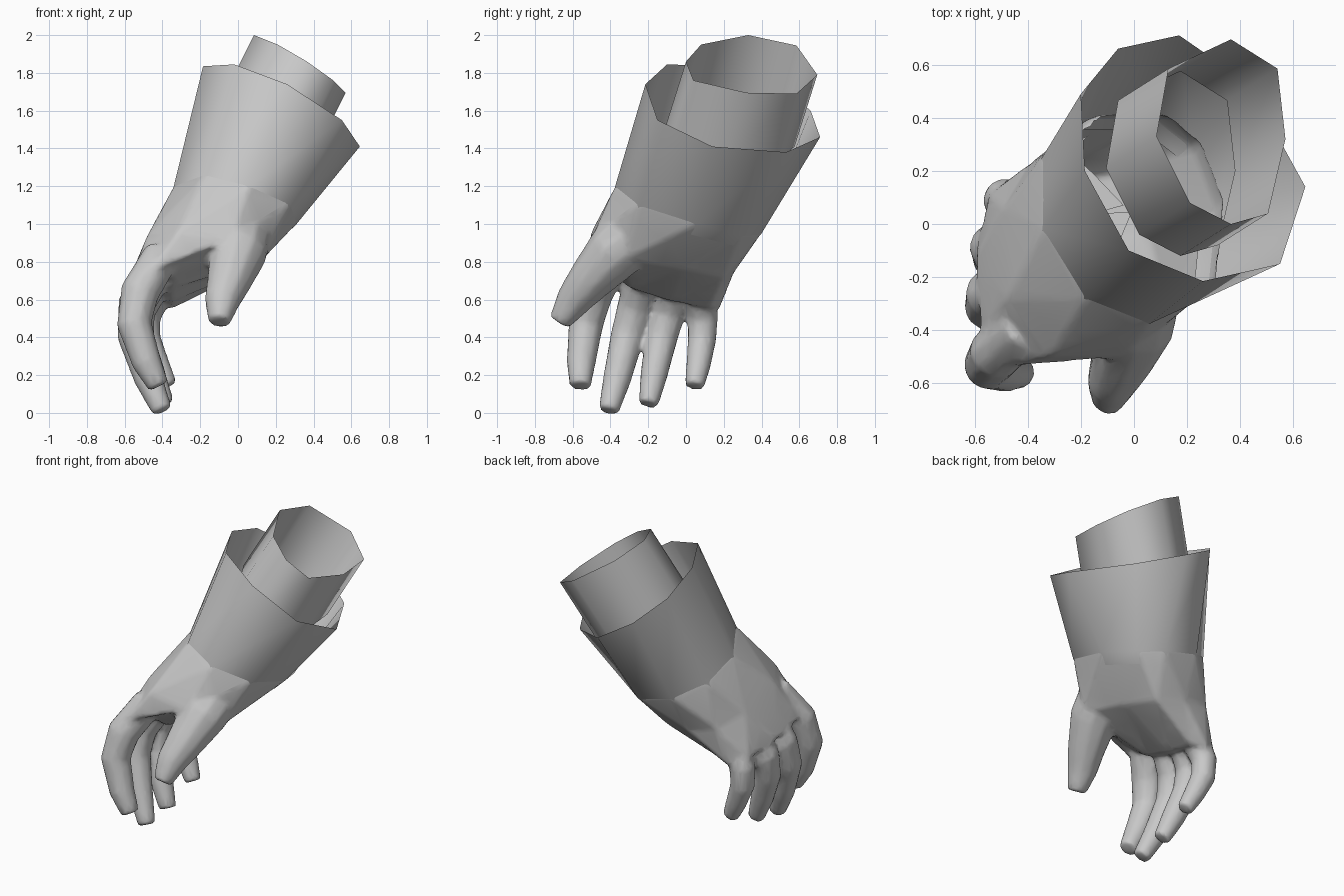
import bpy, bmesh, math
from mathutils import Vector

if "Cube" in bpy.data.objects:
    bpy.data.objects.remove(bpy.data.objects["Cube"])

grey = bpy.data.materials.new("light_grey")
grey.diffuse_color = (0.58, 0.58, 0.58, 1)
grey.use_nodes = True
grey.node_tree.nodes["Principled BSDF"].inputs["Base Color"].default_value = grey.diffuse_color


def shade(ob, angle):
    bpy.ops.object.select_all(action='DESELECT')
    ob.select_set(True)
    bpy.context.view_layer.objects.active = ob
    bpy.ops.object.shade_smooth_by_angle(angle=math.radians(angle))


def loft(name, rings, capped=False):
    """Skin a surface over rings with equal point counts."""
    bm = bmesh.new()
    loops = [[bm.verts.new(p) for p in ring] for ring in rings]
    n = len(loops[0])
    for a, b in zip(loops, loops[1:]):
        for i in range(n):
            j = (i + 1) % n
            bm.faces.new((a[i], a[j], b[j], b[i]))
    if capped:
        caps = [bm.faces.new(loops[0]), bm.faces.new(loops[-1])]
    bmesh.ops.recalc_face_normals(bm, faces=bm.faces[:])
    if capped:
        bmesh.ops.poke(bm, faces=caps)
    me = bpy.data.meshes.new(name)
    bm.to_mesh(me)
    bm.free()
    me.materials.append(grey)
    ob = bpy.data.objects.new(name, me)
    bpy.context.collection.objects.link(ob)
    shade(ob, 80)
    return ob


def digit(name, path, sides=10):
    """Tapered tube along (x, y, z, radius) joints with a blunt tip."""
    pts = [Vector(p[:3]) for p in path]
    rings = []
    for k, p in enumerate(pts):
        t = (pts[min(k + 1, len(pts) - 1)] - pts[max(k - 1, 0)]).normalized()
        ref = Vector((1, 0, 0)) if name == "thumb" else Vector((0, 1, 0))
        u = (ref - t * t.dot(ref)).normalized()
        v = t.cross(u)
        r = path[k][3]
        rings.append([p + r * (math.cos(a) * u + math.sin(a) * v)
                      for a in (math.tau * (i + 0.5) / sides for i in range(sides))])
    return loft(name, rings, True)


def moved(ring, scale, offset):
    c = sum((Vector(p) for p in ring), Vector()) / len(ring)
    return [c + (Vector(p) - c) * scale + offset for p in ring]


# Cross-sections: flared cuff, wrist, middle of hand, knuckles
cuff = [(0.26, -0.215, 1.74), (-0.02, -0.10, 1.845), (-0.185, 0.20, 1.835),
        (-0.20, 0.49, 1.74), (-0.06, 0.66, 1.60), (0.17, 0.71, 1.46),
        (0.43, 0.53, 1.38), (0.645, 0.14, 1.41), (0.55, -0.15, 1.55)]
wrist = [(0.06, -0.375, 1.20), (-0.18, -0.28, 1.26), (-0.34, -0.02, 1.20),
         (-0.34, 0.26, 1.12), (-0.17, 0.40, 1.02), (0.08, 0.40, 0.95),
         (0.22, 0.29, 0.94), (0.31, 0.06, 1.00), (0.28, -0.25, 1.10)]
hand = [(-0.03, -0.50, 0.92), (-0.32, -0.50, 0.96), (-0.48, -0.28, 0.94),
        (-0.49, 0.06, 0.88), (-0.39, 0.23, 0.80), (-0.19, 0.26, 0.75),
        (-0.02, 0.20, 0.71), (0.05, -0.02, 0.76), (0.13, -0.33, 0.81)]
knuckles = [(-0.34, -0.45, 0.78), (-0.48, -0.54, 0.74), (-0.58, -0.42, 0.69),
            (-0.60, -0.12, 0.65), (-0.55, 0.11, 0.59), (-0.44, 0.18, 0.55),
            (-0.35, 0.13, 0.55), (-0.35, -0.08, 0.59), (-0.35, -0.30, 0.66)]
axis = Vector((0.525, 0.355, 0.77)).normalized()
loft("cuff", [cuff, wrist, moved(wrist, 0.95, axis * -0.08)])

# Open forearm sleeve inside the cuff
sleeve_top = [(0.085, 0.33, 2.0), (0.13, 0.585, 1.945), (0.365, 0.695, 1.79),
              (0.54, 0.585, 1.69), (0.57, 0.32, 1.695), (0.505, 0.04, 1.76),
              (0.365, 0.0, 1.86), (0.21, 0.08, 1.95)]
shift = Vector((-0.19, -0.12, -0.38))
loft("forearm_sleeve", [sleeve_top, [Vector(p) + shift for p in sleeve_top]])

# Hand with fingers and thumb, before blending
top = moved(wrist, 0.96, axis * 0.09)
palm = loft("hand", [top, wrist, hand, knuckles], True)
parts = [palm]
parts.append(digit("index_finger", [
    (-0.40, -0.38, 0.84, 0.10), (-0.52, -0.485, 0.64, 0.105),
    (-0.55, -0.53, 0.47, 0.095), (-0.485, -0.555, 0.27, 0.08),
    (-0.42, -0.56, 0.14, 0.058)]))
parts.append(digit("middle_finger", [
    (-0.43, -0.21, 0.76, 0.10), (-0.54, -0.265, 0.57, 0.10),
    (-0.55, -0.31, 0.41, 0.092), (-0.475, -0.365, 0.18, 0.077),
    (-0.40, -0.41, 0.01, 0.056)]))
parts.append(digit("ring_finger", [
    (-0.43, -0.05, 0.72, 0.10), (-0.53, -0.09, 0.54, 0.095),
    (-0.525, -0.13, 0.39, 0.086), (-0.455, -0.17, 0.20, 0.074),
    (-0.39, -0.20, 0.045, 0.055)]))
parts.append(digit("little_finger", [
    (-0.42, 0.07, 0.66, 0.09), (-0.49, 0.09, 0.51, 0.083),
    (-0.485, 0.085, 0.39, 0.078), (-0.425, 0.065, 0.25, 0.067),
    (-0.37, 0.045, 0.14, 0.053)]))
parts.append(digit("thumb", [
    (0.03, -0.20, 1.00, 0.16), (0.00, -0.38, 0.85, 0.155),
    (-0.05, -0.52, 0.69, 0.118), (-0.085, -0.60, 0.59, 0.095),
    (-0.10, -0.67, 0.48, 0.06)]))
bpy.ops.object.select_all(action='DESELECT')
for ob in parts:
    ob.select_set(True)
bpy.context.view_layer.objects.active = palm
bpy.ops.object.join()

# Blend everything into one skin, then simplify
m = palm.modifiers.new("blend", 'REMESH')
m.mode = 'VOXEL'
m.voxel_size = 0.014
m = palm.modifiers.new("soften", 'SMOOTH')
m.factor = 0.5
m.iterations = 10
m = palm.modifiers.new("simplify", 'DECIMATE')
m.ratio = 0.12
deps = bpy.context.evaluated_depsgraph_get()
skin = bpy.data.meshes.new_from_object(palm.evaluated_get(deps))
palm.modifiers.clear()
palm.data = skin

# Open the wrist end, hidden inside the cuff
end = sum(top, Vector()) / len(top)
bm = bmesh.new()
bm.from_mesh(skin)
lid = [f for f in bm.faces
       if (f.calc_center_median() - end).dot(axis) > -0.05 and f.normal.dot(axis) > 0.7]
bmesh.ops.delete(bm, geom=lid, context='FACES')
bm.to_mesh(skin)
bm.free()
skin.materials.clear()
skin.materials.append(grey)
shade(palm, 80)
